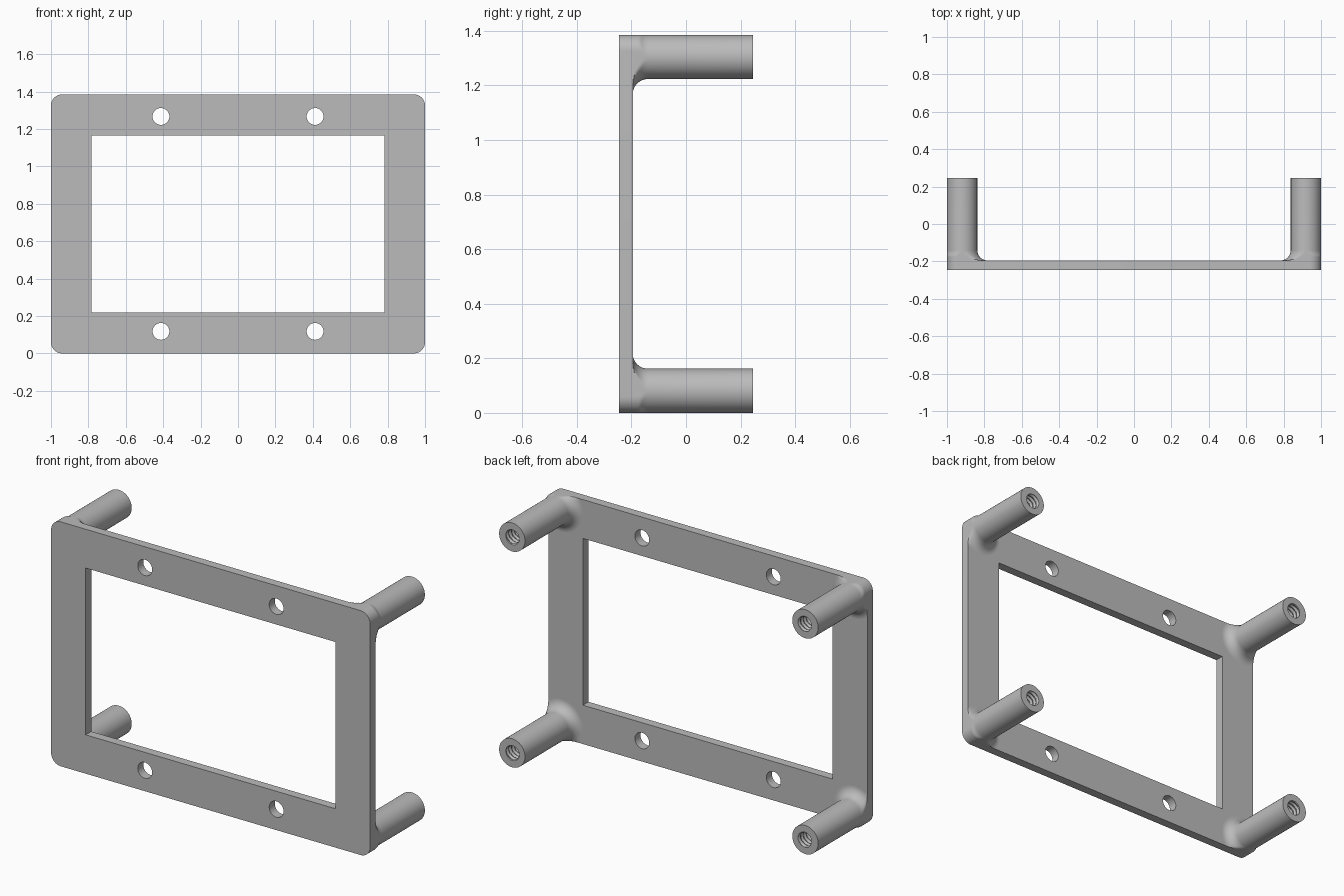
import bpy, bmesh
from math import pi, sin, cos, sqrt

cube = bpy.data.objects.get("Cube")
if cube:
    bpy.data.objects.remove(cube, do_unlink=True)

HEIGHT = 1.385
BACK, FRONT, TIP = -0.195, -0.245, 0.245   # plate back, plate front, post end
CORNER = 0.06                              # plate corner radius
POST_R, FILLET = 0.081, 0.055
BORE_R, THREAD, PITCH, DEPTH = 0.038, 0.008, 0.025, 0.3
SIDES = 64

grey = bpy.data.materials.new("plain grey")
grey.use_nodes = True
grey.diffuse_color = (0.5, 0.5, 0.5, 1)
grey.node_tree.nodes["Principled BSDF"].inputs["Base Color"].default_value = (0.5, 0.5, 0.5, 1)


def smooth(obj):
    bpy.ops.object.select_all(action='DESELECT')
    obj.select_set(True)
    bpy.context.view_layer.objects.active = obj
    bpy.ops.object.shade_smooth_by_angle(angle=pi / 6)


def arc(cx, cz, r, start, sweep, n):
    return [(cx + r * cos(start + sweep * i / n), cz + r * sin(start + sweep * i / n))
            for i in range(n + 1)]


def rounded_outline():
    pts = []
    for k, (sx, top) in enumerate([(1, 1), (-1, 1), (-1, 0), (1, 0)]):
        cz = HEIGHT - CORNER if top else CORNER
        pts += arc(sx * (1 - CORNER), cz, CORNER, k * pi / 2, pi / 2, 12)
    return pts


# Front plate: rounded outline with window and four screw holes
window = [(x, z) for x, z in [(-0.783, 0.22), (0.783, 0.22), (0.783, 1.165), (-0.783, 1.165)]]
loops = [rounded_outline(), window]
for x in (-0.412, 0.412):
    for z in (0.118, HEIGHT - 0.118):
        loops.append(arc(x, z, 0.045, 0, 2 * pi, 40)[:-1])

curve = bpy.data.curves.new("plate_outline", 'CURVE')
curve.dimensions = '2D'
curve.fill_mode = 'BOTH'
curve.extrude = (BACK - FRONT) / 2
for loop in loops:
    spline = curve.splines.new('POLY')
    spline.points.add(len(loop) - 1)
    for point, (x, z) in zip(spline.points, loop):
        point.co = (x, z, 0, 1)
    spline.use_cyclic_u = True
plate = bpy.data.objects.new("front_plate", curve)
plate.rotation_euler.x = pi / 2
plate.location.y = (BACK + FRONT) / 2
bpy.context.collection.objects.link(plate)
bpy.ops.object.select_all(action='DESELECT')
plate.select_set(True)
bpy.context.view_layer.objects.active = plate
bpy.ops.object.convert(target='MESH')
plate = bpy.context.view_layer.objects.active
bm = bmesh.new()
bm.from_mesh(plate.data)
bmesh.ops.remove_doubles(bm, verts=bm.verts, dist=1e-5)
bmesh.ops.recalc_face_normals(bm, faces=bm.faces)
bm.to_mesh(plate.data)
bm.free()
plate.data.materials.clear()
plate.data.materials.append(grey)
smooth(plate)


def reach(ux, uz):
    """Distance from a post axis to the plate edge; the corner lies towards +,+."""
    t = min([POST_R / u for u in (ux, uz) if u > 1e-6], default=9)
    c = POST_R - (1 - (1 - CORNER))
    c = POST_R - CORNER
    if t * ux > c and t * uz > c:
        d = (ux + uz) * c
        t = d + sqrt(d * d - 2 * c * c + CORNER ** 2)
    return t


# Post: lathed fillet, shaft and threaded blind bore
def post_rings():
    steps = 12
    for i in range(steps + 1):
        a = pi / 2 * i / steps
        yield POST_R + FILLET * (1 - sin(a)), BACK + FILLET * (1 - cos(a)), 'fillet'
    yield POST_R, TIP, 'shaft'
    turns = int(DEPTH / PITCH * 6)
    for i in range(turns + 1):
        yield BORE_R, TIP - DEPTH * i / turns, 'thread'


def make_post(name, sx, sz):
    bm = bmesh.new()
    cx = sx * (1 - POST_R)
    cz = HEIGHT / 2 + sz * (HEIGHT / 2 - POST_R)
    rings = []
    for r, y, kind in post_rings():
        ring = []
        for k in range(SIDES):
            a = 2 * pi * k / SIDES
            rad = r
            if kind == 'fillet':
                rad = min(r, reach(cos(a), sin(a)))
            elif kind == 'thread':
                phase = ((TIP - y) / PITCH + sx * sz * k / SIDES) % 1
                rad = r + THREAD * (1 - 2 * abs(phase - 0.5))
            ring.append(bm.verts.new((cx + sx * rad * cos(a), y, cz + sz * rad * sin(a))))
        rings.append(ring)
    for lower, upper in zip(rings, rings[1:]):
        for k in range(SIDES):
            n = (k + 1) % SIDES
            bm.faces.new((lower[k], lower[n], upper[n], upper[k]))
    bm.faces.new(rings[-1])
    # Closing face buried against the plate
    bm.faces.new(rings[0][::-1])
    bmesh.ops.recalc_face_normals(bm, faces=bm.faces)
    mesh = bpy.data.meshes.new(name)
    bm.to_mesh(mesh)
    bm.free()
    mesh.materials.append(grey)
    obj = bpy.data.objects.new(name, mesh)
    bpy.context.collection.objects.link(obj)
    smooth(obj)


for side, sx in (("left", 1), ("right", -1)):
    for level, sz in (("upper", 1), ("lower", -1)):
        make_post(f"{level}_{side}_post", sx, sz)
